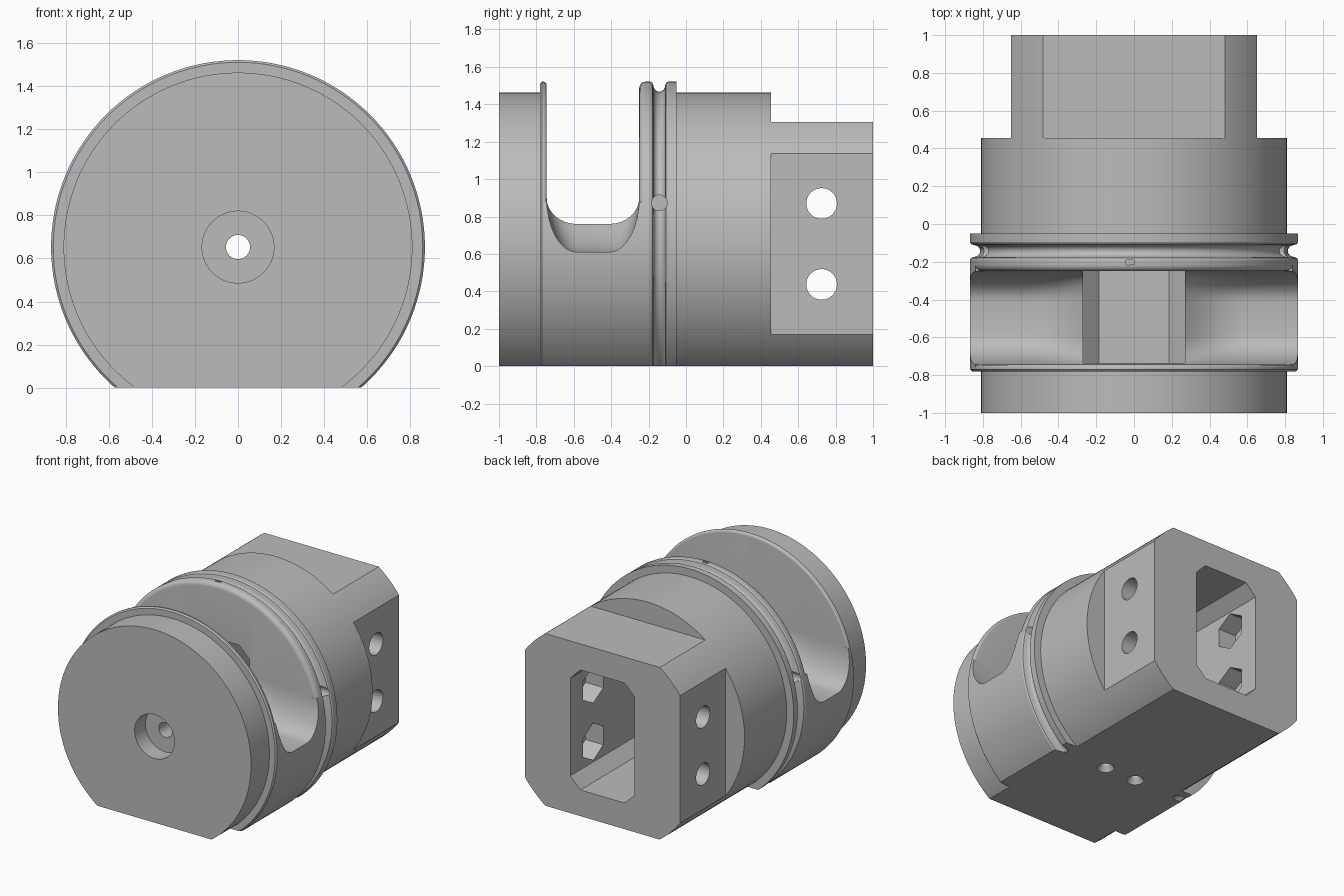
import bpy, bmesh, math
from mathutils import Vector

if "Cube" in bpy.data.objects:
    bpy.data.objects.remove(bpy.data.objects["Cube"])

AXIS = 0.653          # height of the turning axis
R, RF = 0.81, 0.868   # body and flange radius

grey = bpy.data.materials.new("plain grey")
grey.diffuse_color = (0.5, 0.5, 0.5, 1)
grey.use_nodes = True
grey.node_tree.nodes["Principled BSDF"].inputs["Base Color"].default_value = grey.diffuse_color


def loft(name, rings):
    """Skin a list of equal-length point rings and cap both ends."""
    bm = bmesh.new()
    vs = [[bm.verts.new(p) for p in ring] for ring in rings]
    n = len(vs[0])
    for a, b in zip(vs, vs[1:]):
        for i in range(n):
            bm.faces.new((a[i], a[(i + 1) % n], b[(i + 1) % n], b[i]))
    bm.faces.new(vs[0])
    bm.faces.new(vs[-1])
    bmesh.ops.recalc_face_normals(bm, faces=bm.faces)
    me = bpy.data.meshes.new(name)
    bm.to_mesh(me)
    bm.free()
    ob = bpy.data.objects.new(name, me)
    bpy.context.collection.objects.link(ob)
    return ob


def circle(c, r, axis, n=32, turn=0.0):
    pts = []
    for i in range(n):
        a = 2 * math.pi * i / n + turn
        u, v = r * math.cos(a), r * math.sin(a)
        off = {"x": (0, u, v), "y": (u, 0, v), "z": (u, v, 0)}[axis]
        pts.append(Vector(c) + Vector(off))
    return pts


def box(x0, x1, y0, y1, z0, z1):
    return loft("box_cutter", [[(x0, y0, z), (x1, y0, z), (x1, y1, z), (x0, y1, z)] for z in (z0, z1)])


def rod(a, b, ra, rb, axis, n=32, turn=0.0):
    return loft("rod_cutter", [circle(a, ra, axis, n, turn), circle(b, rb, axis, n, turn)])


def cut(ob, cutter):
    m = ob.modifiers.new("cut", "BOOLEAN")
    m.object, m.operation, m.solver = cutter, "DIFFERENCE", "EXACT"
    bpy.context.view_layer.objects.active = ob
    bpy.ops.object.modifier_apply(modifier=m.name)
    bpy.data.objects.remove(cutter)


# Turned body: front spigot, flange with ring groove, rear barrel
profile = [(-1, R), (-0.78, R), (-0.78, RF - 0.01), (-0.77, RF), (-0.19, RF), (-0.18, RF - 0.006)]
for i in range(9):
    a = math.pi * i / 8
    profile.append((-0.143 - 0.032 * math.cos(a), RF - 0.018 - 0.036 * math.sin(a)))
profile += [(-0.106, RF - 0.006), (-0.096, RF), (-0.05, RF), (-0.05, R), (1, R)]
body = loft("holder_body", [circle((0, y, AXIS), r, "y", 128) for y, r in profile])

# Flat underside and squared rear block
cut(body, box(-2, 2, -2, 2, -1, 0))
cut(body, box(-2, 2, 0.455, 2, 1.305, 3))
for s in (-1, 1):
    cut(body, box(min(s * 0.65, s * 2), max(s * 0.65, s * 2), 0.455, 2, -1, 3))

# Cross slot with rounded corners, its floor dropping towards the sides
Y0, Y1, RC, ZC = -0.745, -0.25, 0.16, 0.9
rings = []
half = [0.0, 0.27, 0.31, 0.35, 0.39, 0.43, 0.47, 0.51, 0.55, 0.6, 1.0]
for x in [-h for h in half[:0:-1]] + half:
    t = min(1, max(0, (0.6 - abs(x)) / 0.33))
    floor = 0.61 + 0.15 * t * t
    ring = [(x, Y1, 1.7), (x, Y0, 1.7)]
    for i in range(9):
        a = math.pi / 2 * i / 8
        ring.append((x, Y0 + RC * (1 - math.cos(a)), ZC - (ZC - floor) * math.sin(a)))
    for i in range(9):
        a = math.pi / 2 * (1 - i / 8)
        ring.append((x, Y1 - RC * (1 - math.cos(a)), ZC - (ZC - floor) * math.sin(a)))
    rings.append(ring)
cut(body, loft("slot_cutter", rings))

# Rounded rims along both slot edges
for y, s, f in ((Y1, 1, 0.035), (Y0, -1, 0.018)):
    sec = [(y - s * 0.02, RF + 0.03), (y + s * f, RF + 0.03)]
    for i in range(7):
        a = math.pi / 2 * i / 6
        sec.append((y + s * f * (1 - math.sin(a)), RF - f * (1 - math.cos(a))))
    sec.append((y - s * 0.02, RF - f))
    rings = []
    for k in range(65):
        a = math.radians(15 + 150 * k / 64)
        rings.append([(r * math.cos(a), yy, AXIS + r * math.sin(a)) for yy, r in sec])
    cut(body, loft("rim_cutter", rings))

# Chamfered pocket running in from the rear
w, h, c = 0.27, 0.455, 0.085
sec = [(w, h - c), (w - c, h), (c - w, h), (-w, h - c), (-w, c - h), (c - w, -h), (w - c, -h), (w, c - h)]
cut(body, loft("pocket_cutter", [[(x, y, AXIS + z) for x, z in sec] for y in (-0.735, 1.2)]))

# Front counterbore and through hole
cut(body, rod((0, -1.2, AXIS), (0, -0.87, AXIS), 0.167, 0.167, "y", 48))
cut(body, rod((0, -1.1, AXIS), (0, -0.6, AXIS), 0.056, 0.056, "y"))

for s in (-1, 1):
    # Side bolt holes with hexagonal nut recesses on the inside
    for z in (0.437, 0.87):
        cut(body, rod((s * 0.2, 0.725, z), (s * 0.9, 0.725, z), 0.082, 0.082, "x"))
        cut(body, rod((s * 0.2, 0.725, z), (s * 0.42, 0.725, z), 0.14, 0.14, "x", 6, math.pi / 6))
    # Drilled port in the ring groove
    cut(body, rod((s * 0.55, -0.143, 0.873), (s * 1.0, -0.143, 0.873), 0.042, 0.042, "x", 20))
    # Countersunk holes in the underside
    cut(body, rod((s * 0.135, -0.148, -0.02), (s * 0.135, -0.148, 0.04), 0.075, 0.035, "z", 24))
    cut(body, rod((s * 0.135, -0.148, -0.1), (s * 0.135, -0.148, 0.3), 0.035, 0.035, "z", 24))

body.data.materials.clear()
body.data.materials.append(grey)
for p in body.data.polygons:
    p.material_index = 0
bpy.context.view_layer.objects.active = body
body.select_set(True)
bpy.ops.object.shade_smooth_by_angle(angle=math.radians(30))
